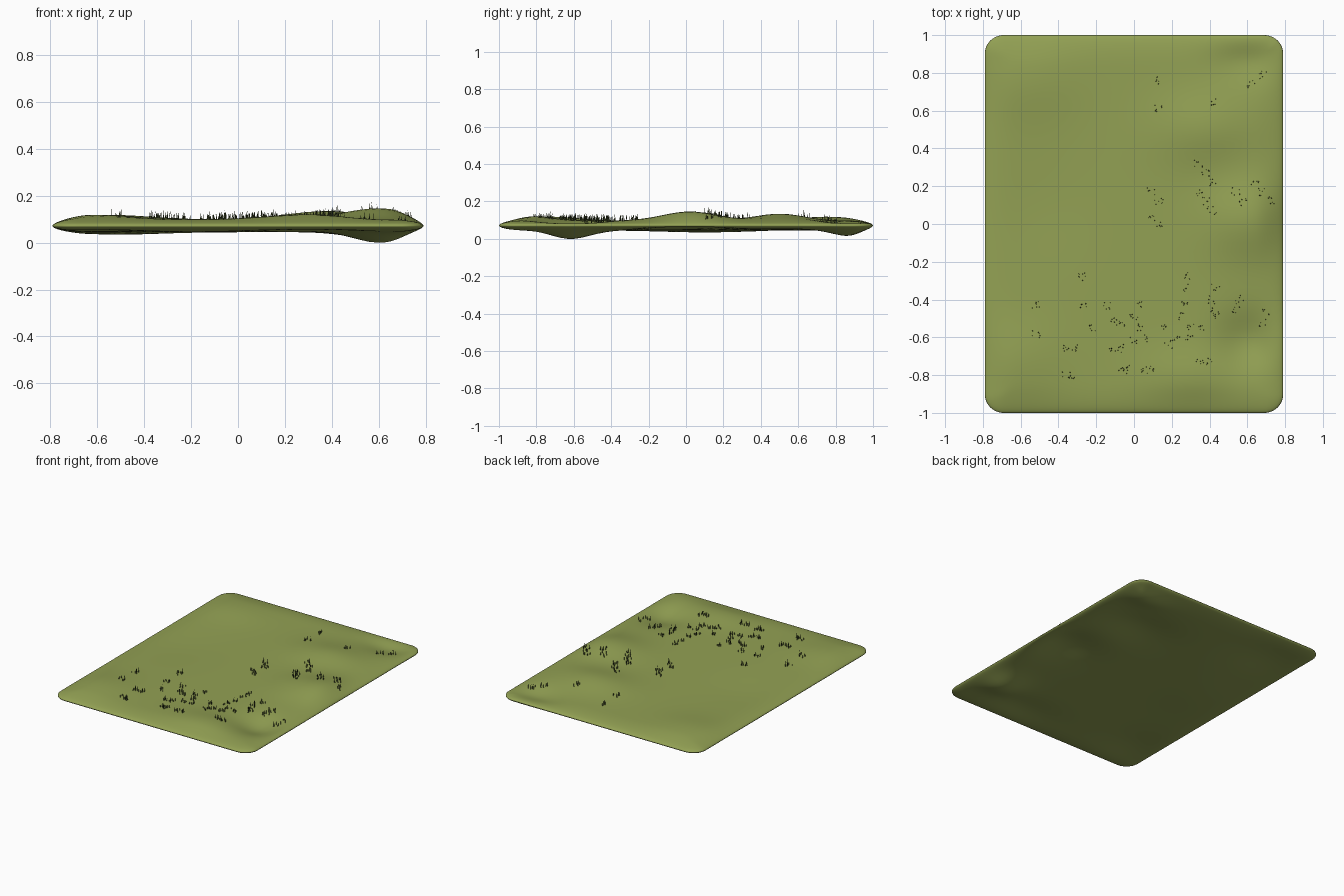
import bpy, bmesh, math, random
from mathutils import Vector

cube = bpy.data.objects.get("Cube")
if cube:
    bpy.data.objects.remove(cube, do_unlink=True)
random.seed(4)

HALF_X, HALF_Y, ROUND = 0.79, 1.0, 0.1
RIM_Z, HALF_THICK = 0.071, 0.027

# Hills and hollows: centre x, centre y, height, spread x, spread y
HILLS = [
    (0.6, 0.02, 0.048, 0.22, 0.2),
    (0.6, -0.62, -0.046, 0.15, 0.15),
    (0.6, 0.87, -0.03, 0.18, 0.12),
    (0.38, 0.5, 0.036, 0.25, 0.18),
    (0.3, -0.8, 0.022, 0.25, 0.14),
    (-0.6, -0.72, 0.02, 0.22, 0.2),
    (-0.55, 0.75, 0.02, 0.25, 0.2),
    (-0.5, 0.1, -0.01, 0.25, 0.3),
]


def material(name, colour):
    mat = bpy.data.materials.new(name)
    mat.use_nodes = True
    mat.diffuse_color = (*colour, 1)
    mat.node_tree.nodes["Principled BSDF"].inputs["Base Color"].default_value = (*colour, 1)
    return mat


def finish(bm, name, mat, smooth):
    mesh = bpy.data.meshes.new(name)
    bm.to_mesh(mesh)
    bm.free()
    mesh.materials.append(mat)
    obj = bpy.data.objects.new(name, mesh)
    bpy.context.collection.objects.link(obj)
    for poly in mesh.polygons:
        poly.use_smooth = smooth
    return obj


def surface(x, y, side):
    """Height of the top (side 1) or underside (side -1), pinched to a thin rim."""
    inset = min(HALF_X - abs(x), HALF_Y - abs(y))
    t = min(max(inset / 0.16, 0), 1)
    bulge = math.sqrt(1 - (1 - t) ** 2)
    swell = sum(h * math.exp(-((x - cx) / sx) ** 2 - ((y - cy) / sy) ** 2)
                for cx, cy, h, sx, sy in HILLS)
    return RIM_Z + side * HALF_THICK * bulge + swell * t * (2 - t)


def round_corner(x, y):
    """Bend the square corner of the grid into a quarter circle."""
    qx = max(-HALF_X + ROUND, min(HALF_X - ROUND, x))
    qy = max(-HALF_Y + ROUND, min(HALF_Y - ROUND, y))
    d = Vector((x - qx, y - qy))
    if d.length > 0:
        d = d.normalized() * max(abs(d.x), abs(d.y))
    return qx + d.x, qy + d.y


def spaced(half, steps):
    """Grid lines that crowd together toward the rim."""
    return [half * math.sin(math.pi / 2 * (2 * i / steps - 1)) for i in range(steps + 1)]


# Ground slab: one grid for each side, welded along the rim
bm = bmesh.new()
xs, ys = spaced(HALF_X, 52), spaced(HALF_Y, 64)
for side in (1, -1):
    grid = [[bm.verts.new((*round_corner(x, y), surface(x, y, side))) for x in xs] for y in ys]
    for low, high in zip(grid, grid[1:]):
        for i in range(len(xs) - 1):
            quad = (low[i], low[i + 1], high[i + 1], high[i])
            bm.faces.new(quad if side > 0 else quad[::-1])
bmesh.ops.remove_doubles(bm, verts=bm.verts, dist=0.00001)
drop = min(v.co.z for v in bm.verts)
bmesh.ops.translate(bm, verts=bm.verts, vec=(0, 0, -drop))
finish(bm, "ground", material("olive green", (0.29, 0.355, 0.088)), True)

# Grass tufts in hundredths: row y, then each x along the row
ROWS = {
    79: [68], 76: [13], 74: [62], 65: [43], 61: [13],
    32: [34], 27: [38], 22: [42, 64], 17: [9, 34, 54, 67],
    12: [13, 38, 58, 72], 7: [41], 3: [9], -1: [13],
    -28: [28, -27], -34: [27, 43], -40: [41, 56],
    -43: [2, 27, -14, -27, -52], -46: [43, 54, 70], -49: [0, 25, 43],
    -52: [-11, -7, 68], -55: [2, 16, 30, 36, -22], -58: [-52],
    -61: [0, 7, 22, 29], -64: [18], -66: [-36, -32, -12, -7],
    -73: [35, 39], -77: [-7, -2, 5, 9], -80: [-36, -32],
}

# Each tuft is a handful of slim, slightly leaning blades
bm = bmesh.new()
for row, columns in ROWS.items():
    for column in columns:
        for blade in range(6):
            x = column / 100 + random.uniform(-0.022, 0.022)
            y = row / 100 + random.uniform(-0.022, 0.022)
            base = Vector((x, y, surface(x, y, 1) - drop - 0.004))
            tall = random.uniform(0.022, 0.042)
            lean = Vector((random.uniform(-0.005, 0.005), random.uniform(-0.005, 0.005), tall))
            ring = []
            for k in range(3):
                a = k * math.tau / 3 + blade
                ring.append(bm.verts.new(base + Vector((math.cos(a), math.sin(a), 0)) * 0.0032))
            tip = bm.verts.new(base + lean)
            for k in range(3):
                bm.faces.new((ring[k], ring[(k + 1) % 3], tip))
finish(bm, "grass_tufts", material("dark grass green", (0.06, 0.08, 0.025)), False)
